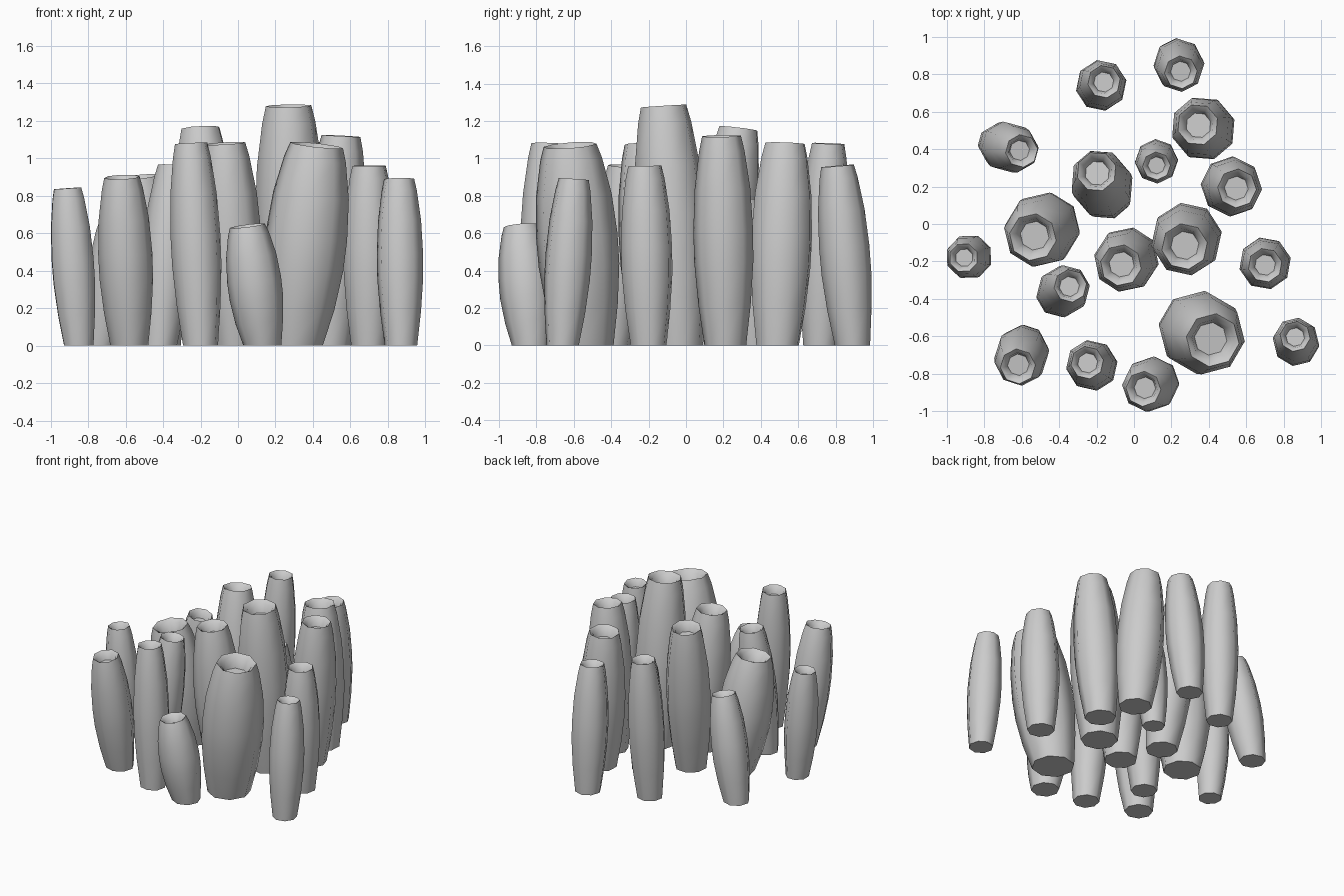
import bpy, bmesh, math, random
from mathutils import Vector, Matrix

random.seed(4)
if "Cube" in bpy.data.objects:
    bpy.data.objects.remove(bpy.data.objects["Cube"])

grey = bpy.data.materials.new("sponge_grey")
grey.use_nodes = True
grey.diffuse_color = (0.6, 0.6, 0.6, 1)
grey.node_tree.nodes["Principled BSDF"].inputs["Base Color"].default_value = grey.diffuse_color

SIDES = 8
# Outer wall: share of height, share of bulge radius
WALL = [(0, 0.7), (0.2, 0.88), (0.4, 0.99), (0.55, 1), (0.75, 0.93), (0.93, 0.76), (1, 0.65)]
# Mouth: depth and radius, both as a share of bulge radius
MOUTH = [(0.12, 0.5), (0.45, 0.4)]

# Each tube: mouth x y, middle x y, bulge radius, height
TUBES = [
    (-.16, .76, -.175, .74, .135, 1.08),
    (.25, .81, .24, .85, .135, .96),
    (.34, .53, .37, .51, .17, 1.08),
    (-.60, .39, -.67, .41, .135, .79),
    (.12, .31, .12, .335, .115, .78),
    (-.20, .28, -.17, .21, .165, 1.16),
    (.55, .19, .52, .20, .16, 1.12),
    (-.54, -.07, -.49, -.03, .195, .9),
    (-.07, -.22, -.04, -.19, .17, 1.08),
    (.27, -.12, .28, -.08, .19, 1.28),
    (-.91, -.18, -.88, -.175, .12, .84),
    (.70, -.22, .70, -.21, .14, .96),
    (-.34, -.33, -.38, -.36, .135, .96),
    (-.62, -.76, -.60, -.70, .145, .9),
    (-.25, -.74, -.225, -.755, .135, 1.08),
    (.05, -.88, .09, -.855, .145, .64),
    (.42, -.62, .36, -.58, .22, 1.07),
    (.86, -.60, .865, -.63, .125, .89),
]


def tube(index, top_x, top_y, mid_x, mid_y, radius, height):
    top = Vector((top_x, top_y, height))
    mid = Vector((mid_x, mid_y, height / 2))
    base = top + (mid - top) * 2
    axis = (top - base).normalized()
    tilt = Vector((0, 0, 1)).rotation_difference(axis)
    turn = random.uniform(0, math.tau / SIDES)
    bm = bmesh.new()

    def ring(centre, r, lean):
        verts = []
        for i in range(SIDES):
            a = turn + math.tau * i / SIDES
            spoke = Vector((math.cos(a) * r, math.sin(a) * r, 0))
            verts.append(bm.verts.new(centre + (tilt @ spoke if lean else spoke)))
        return verts

    rings = [ring(base.lerp(top, t), radius * r, t > 0) for t, r in WALL]
    rings += [ring(top - axis * d * radius, radius * r, True) for d, r in MOUTH]
    for low, high in zip(rings, rings[1:]):
        for i in range(SIDES):
            j = (i + 1) % SIDES
            bm.faces.new((low[i], low[j], high[j], high[i]))
    # Closed foot and floor of the mouth
    bm.faces.new(rings[0][::-1])
    bm.faces.new(rings[-1])

    mesh = bpy.data.meshes.new(f"sponge_tube_{index}")
    bm.to_mesh(mesh)
    bm.free()
    mesh.materials.append(grey)
    obj = bpy.data.objects.new(mesh.name, mesh)
    bpy.context.collection.objects.link(obj)
    return obj


bpy.ops.object.select_all(action="DESELECT")
for number, values in enumerate(TUBES, 1):
    part = tube(number, *values)
    part.select_set(True)
    bpy.context.view_layer.objects.active = part
bpy.ops.object.shade_smooth_by_angle(angle=math.radians(60))
